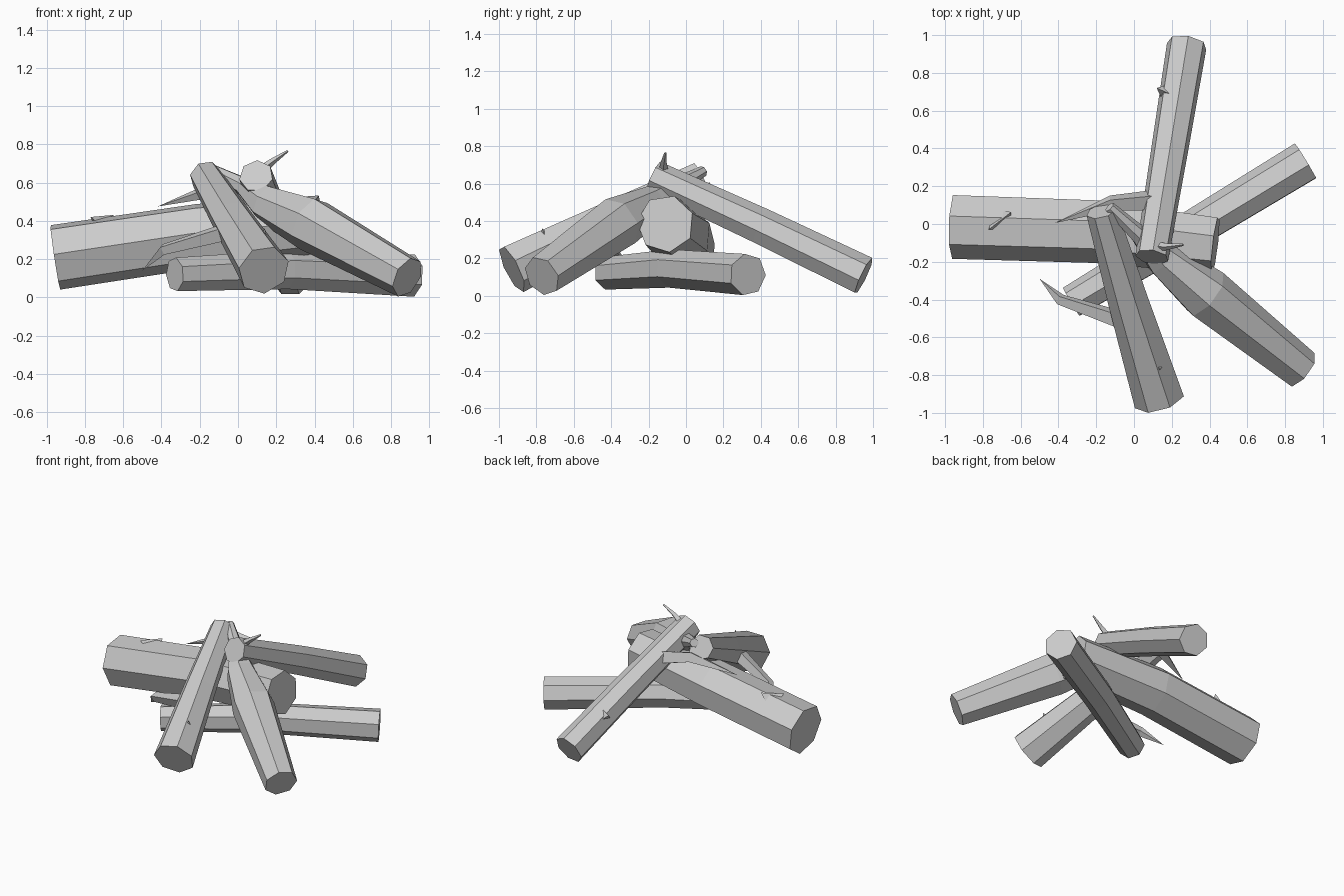
import bpy, bmesh
from math import cos, sin, tau
from mathutils import Vector

if "Cube" in bpy.data.objects:
    bpy.data.objects.remove(bpy.data.objects["Cube"])


def limb(name, path, sides=7, phase=0.0):
    """Faceted wood limb through (x, y, z, radius) stations; radius 0 makes a point."""
    pts = [Vector(p[:3]) for p in path]
    bm = bmesh.new()
    rings = []
    for i, p in enumerate(pts):
        d = (pts[min(i + 1, len(pts) - 1)] - pts[max(i - 1, 0)]).normalized()
        side = d.cross(Vector((0, 0, 1)))
        if side.length < 0.01:
            side = Vector((1, 0, 0))
        side.normalize()
        up = side.cross(d)
        r = path[i][3]
        if r == 0:
            rings.append([bm.verts.new(p)])
        else:
            rings.append([bm.verts.new(p + r * (cos(a) * up + sin(a) * side))
                          for a in (tau * k / sides + phase for k in range(sides))])
    for a, b in zip(rings, rings[1:]):
        for k in range(sides):
            n = (k + 1) % sides
            if len(b) == 1:
                bm.faces.new((a[k], a[n], b[0]))
            else:
                bm.faces.new((a[k], a[n], b[n], b[k]))
    for ring in (rings[0], rings[-1]):
        if len(ring) > 2:
            bm.faces.new(ring)
    bmesh.ops.recalc_face_normals(bm, faces=bm.faces)
    me = bpy.data.meshes.new(name)
    bm.to_mesh(me)
    bm.free()
    ob = bpy.data.objects.new(name, me)
    bpy.context.collection.objects.link(ob)


flat = tau / 14  # turns a heptagon so an edge faces up

# main logs
limb("back_log", [(0.095, -0.175, 0.635, 0.09), (0.19, 0.4, 0.37, 0.1), (0.28, 0.95, 0.105, 0.108)])
limb("front_log", [(-0.17, 0.07, 0.635, 0.085), (-0.03, -0.40, 0.405, 0.11), (0.135, -0.93, 0.143, 0.138)], phase=flat + 0.15)
limb("right_log", [(-0.13, 0.09, 0.665, 0.03), (0.03, -0.06, 0.58, 0.05), (0.15, -0.18, 0.49, 0.1),
                   (0.38, -0.37, 0.385, 0.145), (0.885, -0.77, 0.105, 0.112)], phase=0.25)
limb("left_log", [(-0.955, -0.01, 0.212, 0.175), (-0.2, -0.035, 0.325, 0.172), (0.43, -0.11, 0.385, 0.155)], phase=flat + 0.15)
limb("ground_log", [(-0.33, -0.415, 0.12, 0.09), (0.25, -0.07, 0.145, 0.105), (0.91, 0.33, 0.113, 0.113)], phase=0.2)

# twigs
limb("front_log_twig", [(0.0, -0.53, 0.36, 0.055), (-0.39, -0.40, 0.25, 0.032), (-0.50, -0.29, 0.14, 0)], 4, 0.4)
limb("back_log_twig", [(0.15, 0.13, 0.50, 0.06), (-0.12, 0.11, 0.565, 0.045), (-0.42, 0.005, 0.475, 0)], 4, 0.4)
limb("top_twig", [(0.13, -0.12, 0.67, 0.025), (0.18, -0.12, 0.71, 0.017), (0.26, -0.11, 0.765, 0.006)], 4)

# broken stubs
limb("front_stub", [(0.11, -0.73, 0.25, 0.065), (0.14, -0.77, 0.36, 0)], 3)
limb("left_stub", [(-0.68, 0.04, 0.36, 0.08), (-0.77, -0.03, 0.42, 0)], 3)
limb("back_stub", [(0.21, 0.68, 0.26, 0.08), (0.12, 0.72, 0.31, 0)], 3)
